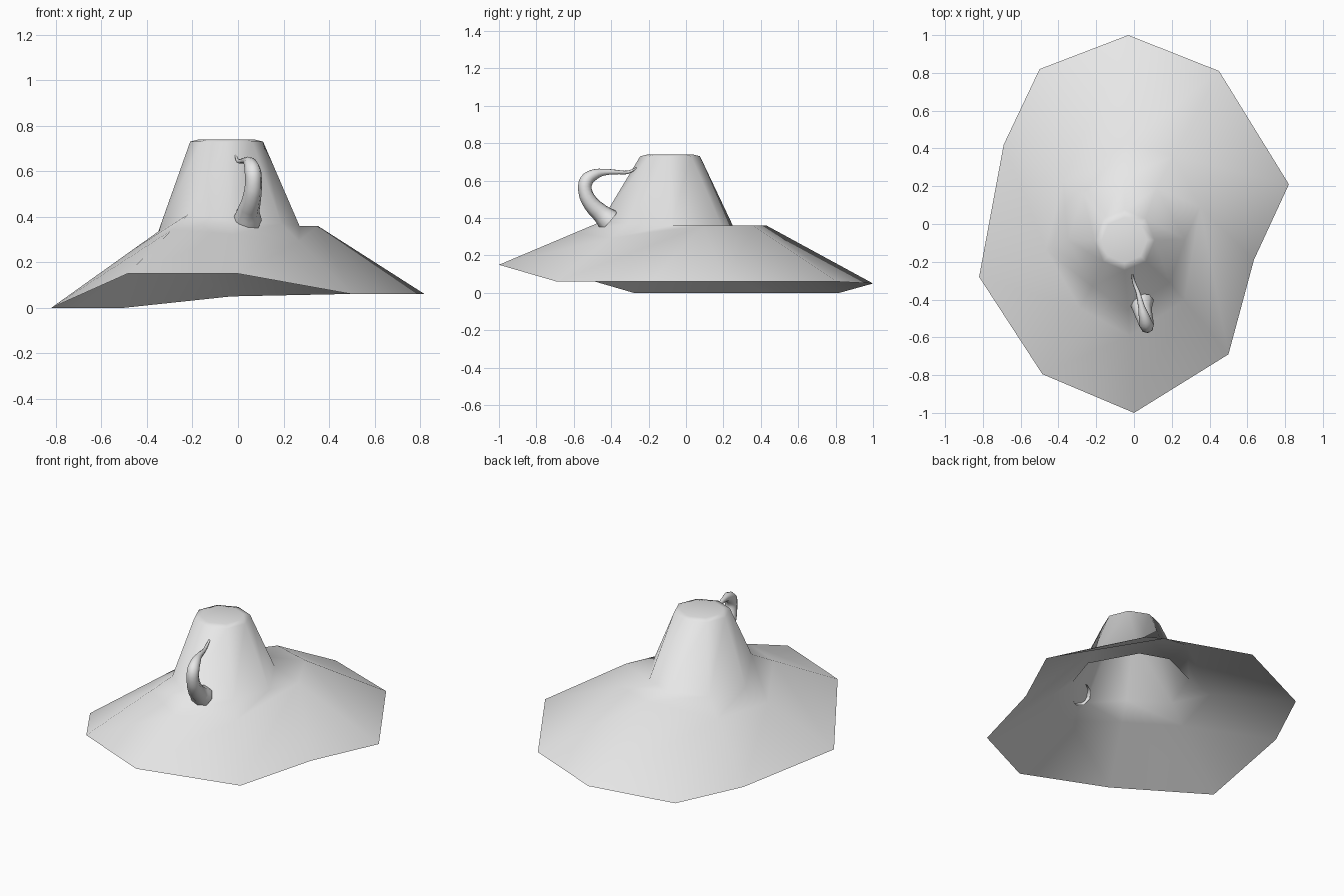
import bpy, bmesh
from math import sin, cos, tau
from mathutils import Vector

if "Cube" in bpy.data.objects:
    bpy.data.objects.remove(bpy.data.objects["Cube"], do_unlink=True)

grey = bpy.data.materials.new("light_grey")
grey.use_nodes = True
grey.diffuse_color = (0.8, 0.8, 0.8, 1)
grey.node_tree.nodes["Principled BSDF"].inputs["Base Color"].default_value = (0.8, 0.8, 0.8, 1)

SIDES = 8


def crown_ring(radius, z):
    """Octagon around the crown's axis."""
    return [Vector((-0.05 + radius * cos(tau * i / SIDES),
                    -0.085 + radius * sin(tau * i / SIDES), z)) for i in range(SIDES)]


# Uneven foot of the crown and brim tips, counter-clockwise from +x
foot = [Vector(p) for p in [
    (0.27, -0.08, 0.36), (0.12, 0.19, 0.36), (-0.05, 0.25, 0.36), (-0.27, 0.16, 0.35),
    (-0.35, -0.085, 0.335), (-0.22, -0.33, 0.41), (-0.03, -0.455, 0.38), (0.19, -0.31, 0.37)]]
rim = [Vector(p) for p in [
    (0.82, 0.21, 0.06), (0.45, 0.81, 0.06), (-0.03, 1.0, 0.05), (-0.69, 0.42, 0),
    (-0.82, -0.28, 0), (-0.485, -0.795, 0.15), (0, -1.0, 0.15), (0.5, -0.69, 0.06)]]
# Flat shoulder on the back left, straight slope elsewhere
shoulder = [f.lerp(r, 0.25) for f, r in zip(foot, rim)]
shoulder[0] = Vector((0.35, 0.09, 0.36))
shoulder[1] = Vector((0.21, 0.36, 0.36))
shoulder[2] = Vector((-0.03, 0.43, 0.36))
# Extra brim tips, each placed before the rim point of that index
extra_tips = {0: (0.635, -0.19, 0.06), 3: (-0.5, 0.82, 0)}

# Hat: open sheet of brim, crown and a slightly raised cap
bm = bmesh.new()
rings = [[bm.verts.new(p) for p in ring] for ring in
         (rim, shoulder, foot, crown_ring(0.16, 0.73), crown_ring(0.12, 0.74))]
for k, (low, high) in enumerate(zip(rings, rings[1:])):
    for i in range(SIDES):
        j = (i + 1) % SIDES
        if k == 0 and j in extra_tips:
            tip = bm.verts.new(extra_tips[j])
            bm.faces.new((low[i], tip, high[j], high[i]))
            bm.faces.new((tip, low[j], high[j]))
        else:
            bm.faces.new((low[i], low[j], high[j], high[i]))
bm.faces.new(rings[-1])
for face in bm.faces:
    face.smooth = True
mesh = bpy.data.meshes.new("hat")
bm.to_mesh(mesh)
bm.free()
mesh.materials.append(grey)
bpy.context.collection.objects.link(bpy.data.objects.new("hat", mesh))

# Curled stem: tapering open tube from the brim to the crown (x, y, z, radius)
path = [(0.04, -0.41, 0.385, 0.065), (0.045, -0.455, 0.425, 0.05), (0.06, -0.51, 0.48, 0.042),
        (0.068, -0.54, 0.55, 0.037), (0.065, -0.532, 0.6, 0.037), (0.055, -0.495, 0.63, 0.03),
        (0.04, -0.44, 0.645, 0.018), (0.02, -0.36, 0.645, 0.011), (0.0, -0.31, 0.645, 0.009),
        (-0.01, -0.26, 0.67, 0.004)]
curve = bpy.data.curves.new("stem", "CURVE")
curve.dimensions = "3D"
curve.bevel_depth = 1
curve.bevel_resolution = 2
curve.resolution_u = 3
spline = curve.splines.new("BEZIER")
spline.bezier_points.add(len(path) - 1)
for point, (x, y, z, r) in zip(spline.bezier_points, path):
    point.co = (x, y, z)
    point.radius = r
    point.handle_left_type = point.handle_right_type = "AUTO"
stem = bpy.data.objects.new("stem", curve)
bpy.context.collection.objects.link(stem)
curve.materials.append(grey)
for obj in bpy.context.selected_objects:
    obj.select_set(False)
stem.select_set(True)
bpy.context.view_layer.objects.active = stem
bpy.ops.object.convert(target="MESH")
bpy.ops.object.shade_smooth()
